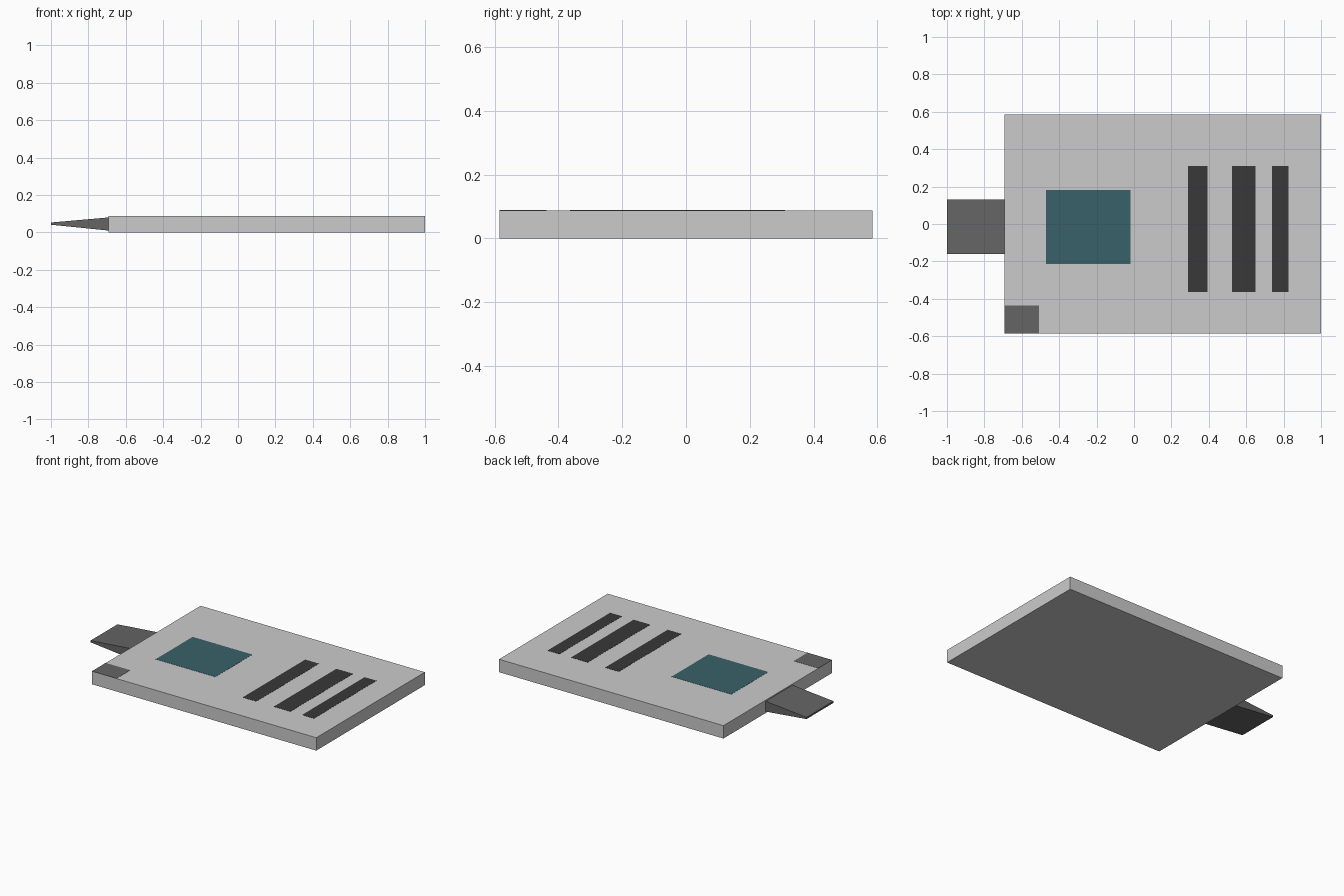
import bpy

if "Cube" in bpy.data.objects:
    bpy.data.objects.remove(bpy.data.objects["Cube"])

TOP = 0.088


def material(name, rgb):
    mat = bpy.data.materials.new(name)
    mat.diffuse_color = (*rgb, 1)
    mat.use_nodes = True
    mat.node_tree.nodes["Principled BSDF"].inputs["Base Color"].default_value = mat.diffuse_color
    return mat


def block(name, x0, x1, y0, y1, z0, z1, mat=None):
    bpy.ops.mesh.primitive_cube_add(size=1)
    obj = bpy.context.object
    obj.name = name
    for v in obj.data.vertices:
        v.co = (x1 if v.co.x > 0 else x0,
                y1 if v.co.y > 0 else y0,
                z1 if v.co.z > 0 else z0)
    if mat:
        obj.data.materials.append(mat)
    return obj


dark = material("dark_grey", (0.13, 0.13, 0.13))
black = material("near_black", (0.04, 0.04, 0.04))
teal = material("teal", (0.04, 0.12, 0.14))

# Flat slab body
block("body", -0.692, 1.0, -0.585, 0.585, 0, TOP)

# Tapered tongue on the left edge
tongue = block("tongue", -1.0, -0.692, -0.16, 0.13, 0.01, 0.08, dark)
for v in tongue.data.vertices:
    if v.co.x < -0.9:
        v.co.z = 0.053 if v.co.z > 0.045 else 0.041

# Inlaid panels, almost flush with the top
block("screen", -0.47, -0.02, -0.215, 0.183, TOP - 0.005, TOP + 0.001, teal)
block("corner_button", -0.692, -0.507, -0.585, -0.437, TOP - 0.0005, TOP + 0.001, dark)

# Vent slots on the right half
for i, (x0, x1) in enumerate([(0.29, 0.393), (0.525, 0.65), (0.738, 0.827)]):
    block(f"vent_slot_{i + 1}", x0, x1, -0.364, 0.31, TOP - 0.005, TOP + 0.001, black)
